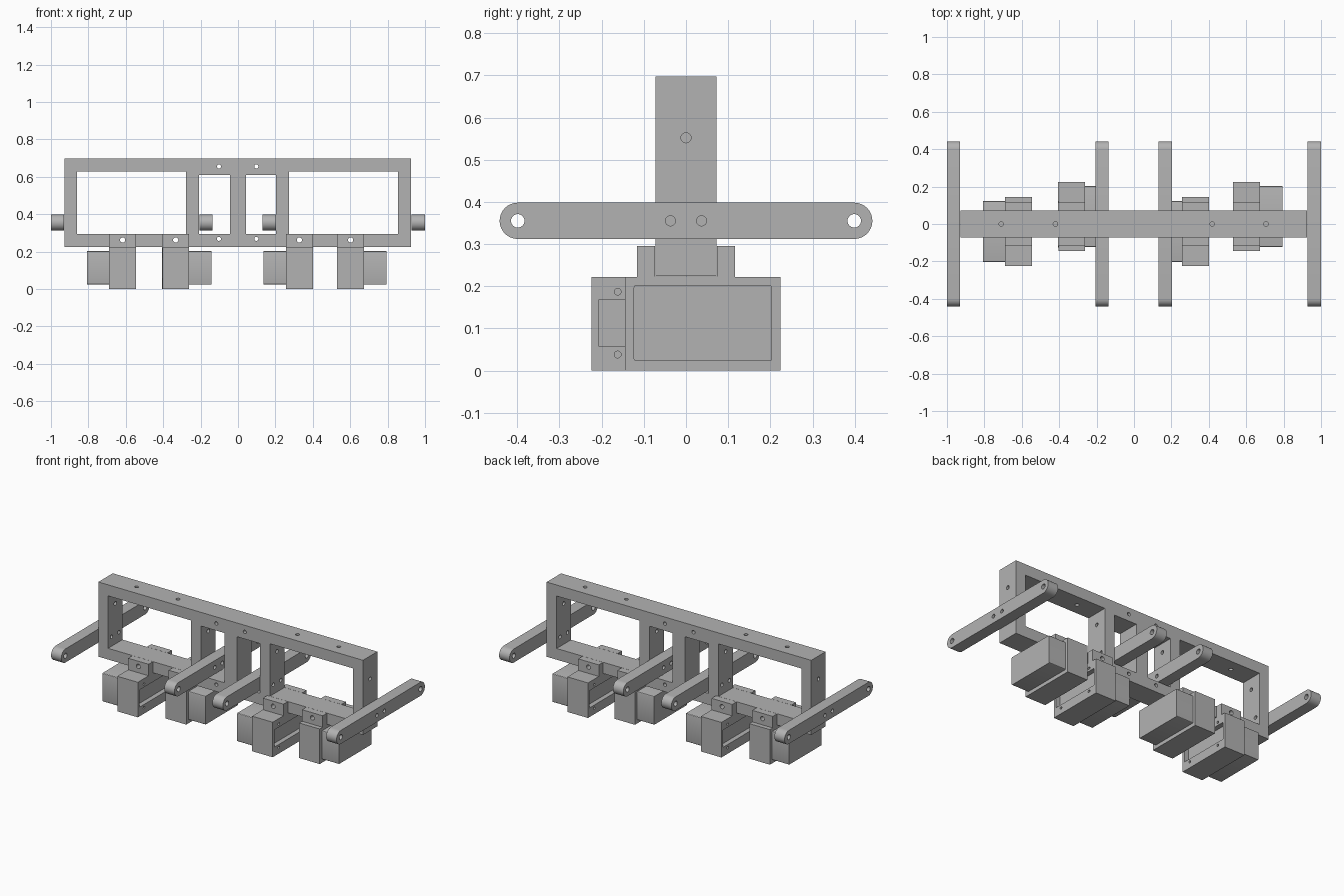
import bpy, bmesh, math
from mathutils import Vector, Matrix

if "Cube" in bpy.data.objects:
    bpy.data.objects.remove(bpy.data.objects["Cube"])

grey = bpy.data.materials.new("plain grey")
grey.use_nodes = True
grey.diffuse_color = (0.45, 0.45, 0.45, 1)
grey.node_tree.nodes["Principled BSDF"].inputs["Base Color"].default_value = (0.45, 0.45, 0.45, 1)


def make(name, bm):
    mesh = bpy.data.meshes.new(name)
    bmesh.ops.recalc_face_normals(bm, faces=bm.faces)
    bm.to_mesh(mesh)
    bm.free()
    mesh.materials.append(grey)
    obj = bpy.data.objects.new(name, mesh)
    bpy.context.collection.objects.link(obj)
    return obj


def add_box(bm, x, y, z):
    low, high = Vector((x[0], y[0], z[0])), Vector((x[1], y[1], z[1]))
    size = Matrix.Diagonal((*(high - low), 1))
    bmesh.ops.create_cube(bm, size=1, matrix=Matrix.Translation((low + high) / 2) @ size)


def add_hole(bm, centre, axis, radius, length):
    turn = Vector((0, 0, 1)).rotation_difference(Vector(axis)).to_matrix().to_4x4()
    bmesh.ops.create_cone(bm, cap_ends=True, segments=24, radius1=radius, radius2=radius,
                          depth=length, matrix=Matrix.Translation(centre) @ turn)


def extrude_x(name, profile, x):
    bm = bmesh.new()
    face = bm.faces.new([bm.verts.new((x[0], y, z)) for y, z in profile])
    side = bmesh.ops.extrude_face_region(bm, geom=[face])
    moved = [v for v in side["geom"] if isinstance(v, bmesh.types.BMVert)]
    bmesh.ops.translate(bm, verts=moved, vec=(x[1] - x[0], 0, 0))
    return make(name, bm)


def cut(obj, bm):
    # subtract the cutter, bake the result and discard the helper
    cutter = make("cutter", bm)
    cutter.hide_render = True
    mod = obj.modifiers.new("cut", "BOOLEAN")
    mod.object, mod.operation, mod.solver = cutter, "DIFFERENCE", "EXACT"
    graph = bpy.context.evaluated_depsgraph_get()
    graph.update()
    baked = bpy.data.meshes.new_from_object(obj.evaluated_get(graph))
    obj.modifiers.clear()
    obj.data = baked
    bpy.data.objects.remove(cutter)


def smooth(obj):
    bpy.ops.object.select_all(action="DESELECT")
    obj.select_set(True)
    bpy.context.view_layer.objects.active = obj
    bpy.ops.object.shade_smooth_by_angle(angle=math.radians(30))


X, Y, Z = (1, 0, 0), (0, 1, 0), (0, 0, 1)
ARM_Z = 0.355
servo_tabs = (-0.617, -0.333, 0.328, 0.602)

# Frame: one slab with four windows
bm = bmesh.new()
add_box(bm, (-0.928, 0.926), (-0.072, 0.072), (0.224, 0.697))
frame = make("frame", bm)
bm = bmesh.new()
for left, right, top in ((-0.86, -0.278, 0.627), (-0.208, -0.043, 0.61),
                         (0.043, 0.204, 0.61), (0.274, 0.856, 0.627)):
    add_box(bm, (left, right), (-0.2, 0.2), (0.295, top))
cut(frame, bm)

# Bolt holes through the bars and posts
bm = bmesh.new()
for x in servo_tabs:
    add_hole(bm, (x, 0, 0.262), Y, 0.014, 0.4)
for x in (-0.102, 0.098):
    for z in (0.655, 0.268):
        add_hole(bm, (x, 0, z), Y, 0.011, 0.4)
for x in (-0.71, -0.42, 0.418, 0.706):
    add_hole(bm, (x, 0, 0.66), Z, 0.012, 0.2)
for x in (-0.894, -0.243, 0.239, 0.891):
    for y, z in ((0, 0.552), (-0.037, ARM_Z), (0.037, ARM_Z)):
        add_hole(bm, (x, y, z), X, 0.012, 0.1)
cut(frame, bm)
smooth(frame)

# Four round-ended arms bolted to the posts
ARM_R, ARM_Y = 0.043, 0.399
stadium = []
for i in range(34):
    side = 1 if i < 17 else -1
    a = math.pi * ((i % 17) / 16 - 0.5)
    stadium.append((side * (ARM_Y + ARM_R * math.cos(a)), ARM_Z + side * ARM_R * math.sin(a)))
for name, x in (("right_outer_arm", (-1, -0.929)), ("right_inner_arm", (-0.207, -0.136)),
                ("left_inner_arm", (0.13, 0.203)), ("left_outer_arm", (0.927, 1))):
    arm = extrude_x(name, stadium, x)
    bm = bmesh.new()
    for side in (-1, 1):
        for y, radius in ((ARM_Y, 0.016), (0.037, 0.012)):
            add_hole(bm, (sum(x) / 2, side * y, ARM_Z), X, radius, 0.2)
    cut(arm, bm)
    smooth(arm)

# Servo brackets with two cheeks gripping the lower bar, plus motor bodies
bracket_profile = [(-0.224, 0), (0.145, 0), (0.145, 0.222), (0.116, 0.222), (0.116, 0.295),
                   (0.073, 0.295), (0.073, 0.223), (-0.073, 0.223), (-0.073, 0.295),
                   (-0.116, 0.295), (-0.116, 0.222), (-0.224, 0.222)]
HALF = 0.072
for i, x in enumerate(servo_tabs):
    bracket = extrude_x(f"servo_bracket_{i + 1}", bracket_profile, (-HALF, HALF))
    bm = bmesh.new()
    add_box(bm, (HALF - 0.03, HALF + 0.1), (-0.207, 0.128), (0.058, 0.167))
    cut(bracket, bm)
    bm = bmesh.new()
    add_hole(bm, (0, 0, 0.262), Y, 0.014, 0.4)
    for y in (-0.162, 0.083):
        for z in (0.038, 0.187):
            add_hole(bm, (HALF, y, z), X, 0.008, 0.08)
    cut(bracket, bm)
    smooth(bracket)

    bm = bmesh.new()
    add_box(bm, (-0.191, -HALF), (-0.204, 0.124), (0.023, 0.202))
    long_edges = [e for e in bm.edges if abs(e.verts[0].co.x - e.verts[1].co.x) > 0.05]
    bmesh.ops.bevel(bm, geom=long_edges, offset=0.005, segments=3, affect="EDGES", profile=0.5)
    body = make(f"servo_body_{i + 1}", bm)
    smooth(body)

    # every second servo is turned half round
    for part in (bracket, body):
        part.location.x = x
        part.rotation_euler.z = math.pi * (i % 2)
